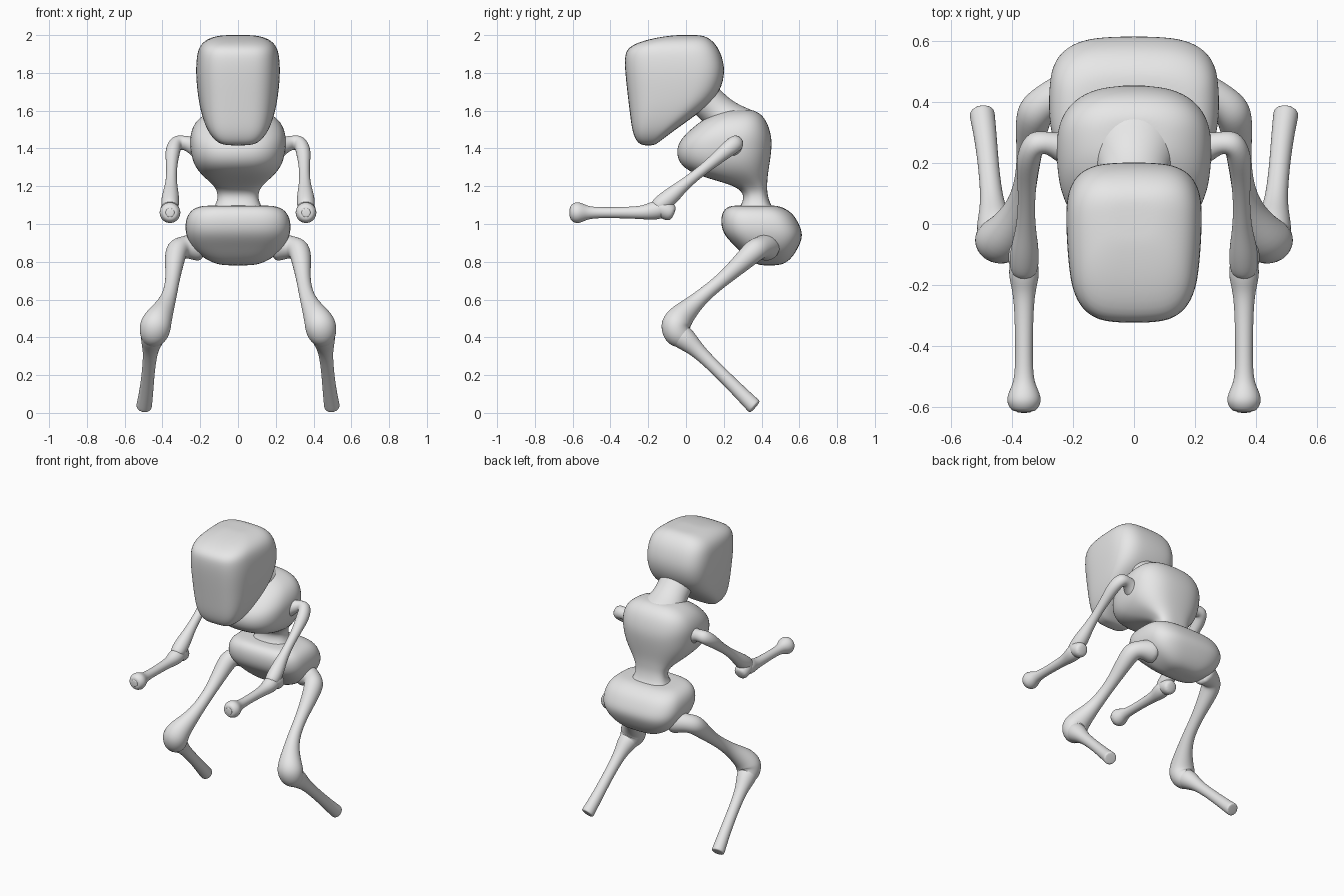
import bpy, bmesh, math
from mathutils import Vector

grey = bpy.data.materials.new("clay_grey")
grey.diffuse_color = (0.8, 0.8, 0.8, 1)


def skin(name, rings, mirror=False):
    """Bridge a list of vertex rings into a closed, smooth surface."""
    bm = bmesh.new()
    loops = [[bm.verts.new(p) for p in ring] for ring in rings]
    n = len(loops[0])
    for a, b in zip(loops, loops[1:]):
        for i in range(n):
            j = (i + 1) % n
            bm.faces.new((a[i], a[j], b[j], b[i]))
    bm.faces.new(loops[0][::-1])
    bm.faces.new(loops[-1])
    bmesh.ops.recalc_face_normals(bm, faces=bm.faces)
    for f in bm.faces:
        f.smooth = True
    mesh = bpy.data.meshes.new(name)
    bm.to_mesh(mesh)
    bm.free()
    mesh.materials.append(grey)
    obj = bpy.data.objects.new(name, mesh)
    bpy.context.collection.objects.link(obj)
    if mirror:
        m = obj.modifiers.new("mirror", 'MIRROR')
        m.use_mirror_merge = False
    sub = obj.modifiers.new("smooth", 'SUBSURF')
    sub.levels = sub.render_levels = 2
    return obj


def loft(name, sections, power, taper=0.0, n=28):
    """Stack rounded-box sections given as (z, y_front, y_back, half_width)."""
    rings = []
    for z, y0, y1, w in sections:
        ring = []
        for i in range(n):
            t = math.tau * i / n
            c, s = math.cos(t), math.sin(t)
            cx = math.copysign(abs(c) ** (2 / power), c)
            sy = math.copysign(abs(s) ** (2 / power), s)
            ring.append((w * cx * (1 + taper * sy), (y0 + y1) / 2 + (y1 - y0) / 2 * sy, z))
        rings.append(ring)
    return skin(name, rings)


def tube(name, path, n=12):
    """Mirrored limb along points given as (x, y, z, radius)."""
    pts = [Vector(p[:3]) for p in path]
    side, rings = Vector((0.3, 0.2, 1)), []
    for i, p in enumerate(pts):
        a = (p - pts[i - 1]).normalized() if i else Vector()
        b = (pts[i + 1] - p).normalized() if i < len(pts) - 1 else Vector()
        d = (a + b).normalized() if (a + b).length > 0.1 else a
        side = (side - d * side.dot(d)).normalized()
        up = d.cross(side)
        r = path[i][3] * 1.03
        rings.append([p + r * (math.cos(math.tau * k / n) * side + math.sin(math.tau * k / n) * up)
                      for k in range(n)])
    return skin(name, rings, True)


# Head: blunt wedge, chin forward
loft("head", [
    (1.415, -.23, -.17, .07), (1.435, -.262, -.14, .115), (1.49, -.285, -.07, .16),
    (1.58, -.297, .06, .192), (1.67, -.308, .17, .21), (1.79, -.322, .21, .222),
    (1.88, -.327, .195, .218), (1.94, -.312, .168, .205), (1.98, -.20, .13, .165),
    (1.998, -.08, .09, .10), (2.0, -.04, .05, .05)], 3.4, 0.07)

# Neck leaning from the shoulders into the skull
neck = skin("neck", [[(w * math.cos(math.tau * k / 16),
                       y + r * 0.7 * math.sin(math.tau * k / 16),
                       z + r * 0.7 * math.sin(math.tau * k / 16)) for k in range(16)]
                     for y, z, r, w in [(.30, 1.48, .15, .19), (.24, 1.535, .115, .15),
                                        (.18, 1.585, .095, .115), (.12, 1.64, .095, .115),
                                        (.06, 1.70, .10, .12)]])

# Torso: chest pushed forward, pinched waist flaring into the pelvis
loft("torso", [
    (1.06, .26, .49, .15), (1.09, .285, .455, .125), (1.13, .305, .438, .108),
    (1.17, .30, .43, .108), (1.205, .25, .43, .13), (1.24, .12, .432, .17),
    (1.28, .005, .437, .212), (1.34, -.05, .447, .245), (1.42, -.05, .457, .255),
    (1.48, .0, .45, .253), (1.54, .07, .43, .228), (1.58, .14, .40, .18),
    (1.602, .20, .36, .12), (1.606, .23, .33, .06)], 2.6, 0.05)

# Pelvis: broad, flat-topped block rounded underneath
loft("pelvis", [
    (1.098, .28, .45, .13), (1.096, .22, .50, .215), (1.06, .188, .565, .265),
    (1.0, .183, .60, .282), (.94, .20, .622, .277), (.88, .262, .598, .25),
    (.83, .31, .568, .20), (.792, .36, .53, .13), (.78, .40, .48, .07)], 3.2)

# Legs: hip knob, thigh, bulging knee
tube("thigh", [
    (.18, .43, .88, .085), (.24, .42, .88, .07), (.29, .40, .878, .057), (.328, .365, .865, .064),
    (.337, .30, .80, .052), (.345, .20, .71, .037), (.36, .10, .63, .038), (.385, .03, .565, .05),
    (.42, -.035, .505, .074), (.438, -.06, .46, .086), (.448, -.045, .41, .078),
    (.455, .0, .385, .05), (.458, .03, .365, .035)])
tube("shin", [
    (.445, -.06, .43, .06), (.452, -.015, .40, .066), (.46, .03, .36, .05), (.465, .08, .312, .037),
    (.475, .18, .215, .034), (.485, .28, .115, .037), (.497, .36, .035, .042),
    (.498, .366, .03, .042), (.498, .366, .03, .037)][:8])

# Arms: shoulder knob, upper arm, elbow with a small spur
tube("upper_arm", [
    (.19, .24, 1.40, .075), (.235, .25, 1.415, .05), (.28, .265, 1.43, .036),
    (.325, .27, 1.432, .045), (.346, .22, 1.395, .043), (.35, .15, 1.335, .032),
    (.352, .06, 1.265, .027), (.354, -.02, 1.20, .033), (.357, -.07, 1.155, .045),
    (.36, -.13, 1.105, .05), (.36, -.17, 1.075, .04)])
tube("elbow_spur", [
    (.36, -.17, 1.10, .035), (.362, -.13, 1.085, .05), (.362, -.085, 1.062, .05),
    (.362, -.062, 1.052, .035)])

# Forearm with a knobbed, hollow-ended wrist
tube("forearm", [
    (.36, -.10, 1.08, .04), (.36, -.155, 1.075, .053), (.36, -.20, 1.064, .043),
    (.36, -.25, 1.06, .033), (.36, -.37, 1.06, .029), (.36, -.50, 1.06, .029),
    (.36, -.535, 1.06, .043), (.36, -.575, 1.06, .061), (.36, -.605, 1.06, .046),
    (.36, -.615, 1.06, .032)])
tube("wrist_socket", [(.36, -.610, 1.06, .024), (.36, -.614, 1.06, .024), (.36, -.618, 1.06, .02)])
